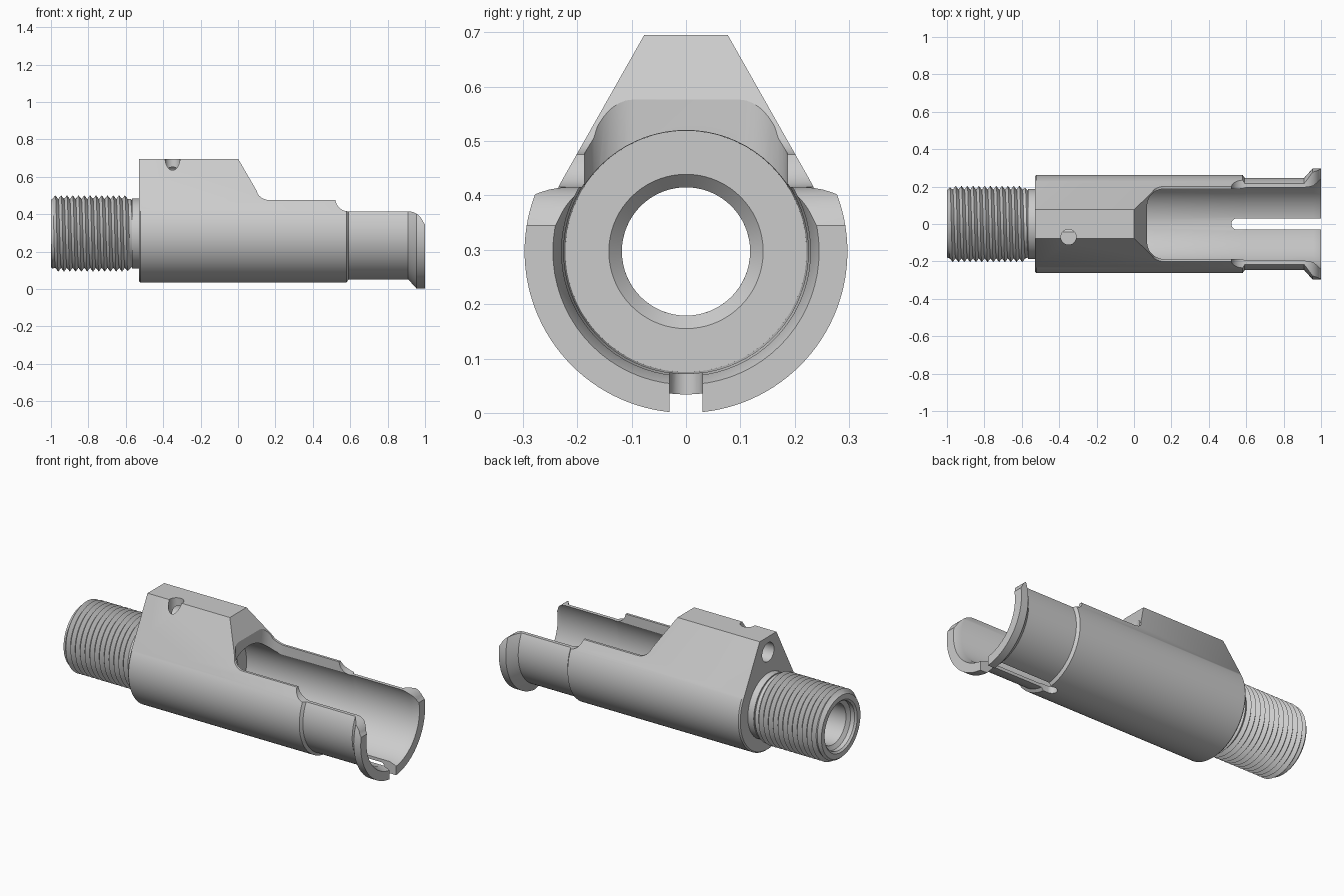
import bpy, bmesh
from math import sin, cos, pi, radians

if "Cube" in bpy.data.objects:
    bpy.data.objects.remove(bpy.data.objects["Cube"])

CZ = 0.297  # height of the long axis


def make_object(name, bm):
    bmesh.ops.remove_doubles(bm, verts=bm.verts, dist=1e-5)
    bmesh.ops.recalc_face_normals(bm, faces=bm.faces)
    me = bpy.data.meshes.new(name)
    bm.to_mesh(me)
    bm.free()
    ob = bpy.data.objects.new(name, me)
    bpy.context.collection.objects.link(ob)
    return ob


def loft(bm, rings, caps=True):
    """Skin a list of equal-length closed rings of points."""
    rows = [[bm.verts.new(p) for p in r] for r in rings]
    n = len(rows[0])
    for a, b in zip(rows, rows[1:]):
        for i in range(n):
            j = (i + 1) % n
            bm.faces.new((a[i], a[j], b[j], b[i]))
    if caps:
        bm.faces.new(rows[0])
        bm.faces.new(rows[-1])


def circle_ring(x, r, n=72):
    return [(x, r * cos(2 * pi * i / n), CZ + r * sin(2 * pi * i / n)) for i in range(n)]


def lathe(name, profile):
    bm = bmesh.new()
    loft(bm, [circle_ring(x, r) for x, r in profile])
    return make_object(name, bm)


def prism(name, low, high):
    bm = bmesh.new()
    loft(bm, [low, high])
    return make_object(name, bm)


def arc(cx, cy, r, a0, a1, n=10):
    return [(cx + r * cos(radians(a0 + (a1 - a0) * i / n)),
             cy + r * sin(radians(a0 + (a1 - a0) * i / n))) for i in range(n + 1)]


def upright(name, outline, z0, z1):
    return prism(name, [(x, y, z0) for x, y in outline], [(x, y, z1) for x, y in outline])


def smooth(ob):
    bpy.ops.object.select_all(action='DESELECT')
    ob.select_set(True)
    bpy.context.view_layer.objects.active = ob
    bpy.ops.object.shade_smooth_by_angle(angle=radians(28))


# Body: teardrop section swept along the axis, with step and end flare
def teardrop(x, r):
    pts = [(x, y, CZ + z) for y, z in arc(0, 0, r, 30, -210, 80)]
    return pts + [(x, -0.077, 0.695), (x, 0.077, 0.695)]


bm = bmesh.new()
loft(bm, [teardrop(x, r) for x, r in [
    (-0.53, 0.256), (-0.522, 0.263), (0.58, 0.263), (0.592, 0.247),
    (0.91, 0.247), (0.955, 0.297), (1.0, 0.297)]])
body = make_object("housing_body", bm)

# Cutter for the stepped top outline seen from the front
outline = [(-0.06, 0.8), (0.1, 0.525)]
outline += arc(0.17, 0.555, 0.08, 210, 270, 8)[1:]
outline += arc(0.59, 0.485, 0.07, 188, 270, 8)
outline += arc(0.91, 0.33, 0.085, 90, 20, 8)
outline += [(1.0, 0.345), (1.1, 0.345), (1.1, 0.8)]
top_cut = prism("top_cutter", [(x, -0.5, z) for x, z in outline],
                [(x, 0.5, z) for x, z in outline])

# Bore with a large front pocket and a smaller rear passage
bore = lathe("bore_cutter", [(-0.6, 0.118), (-0.125, 0.118), (-0.1, 0.142), (-0.1, 0.222),
                             (0.59, 0.225), (0.6, 0.229), (0.96, 0.229), (1.0, 0.245),
                             (1.1, 0.245)])

# Open-topped pocket, and the spring slot underneath
pocket = upright("pocket_cutter", arc(0.16, 0.097, 0.09, 90, 180)
                 + arc(0.16, -0.097, 0.09, 180, 270) + [(1.1, -0.187), (1.1, 0.187)], 0.36, 0.9)
slot = upright("slot_cutter", arc(0.55, 0, 0.03, 90, 270) + [(1.1, -0.03), (1.1, 0.03)],
               -0.1, 0.2)

# Rear blind hole and the cross pin hole from the top
rear_hole = prism("rear_hole_cutter",
                  [(-0.6, y, z) for y, z in arc(0, 0.605, 0.055, 0, 348.75, 31)],
                  [(-0.2, y, z) for y, z in arc(0, 0.605, 0.055, 0, 348.75, 31)])
pin_hole = upright("pin_hole_cutter", arc(-0.35, -0.07, 0.041, 0, 348.75, 31), 0.57, 0.9)

bpy.context.view_layer.objects.active = body
for c in (top_cut, bore, pocket, slot, rear_hole, pin_hole):
    m = body.modifiers.new(c.name, 'BOOLEAN')
    m.operation, m.solver, m.object = 'DIFFERENCE', 'EXACT', c
    c.hide_render = True
    bpy.ops.object.modifier_apply(modifier=m.name)
    bpy.data.objects.remove(c, do_unlink=True)
smooth(body)

# Threaded shank: helical ridge grid plus neck, end faces and bore
P, N, X0, X1 = 0.031, 64, -1.0, -0.568
bm = bmesh.new()


def thread_point(j, k):
    x = X0 - 2 * P + k * P / 2 + P * j / N
    x = min(max(x, X0), X1)
    u = ((x - X0) / P - j / N) % 1.0
    r = 0.184 + 0.02 * (1 - abs(2 * u - 1))
    r = min(r, 0.18 + (x - X0), 0.18 + (X1 - x))
    a = 2 * pi * j / N
    return x, r * cos(a), CZ + r * sin(a)


rows = int((X1 - X0) / P * 2) + 8
grid = [[bm.verts.new(thread_point(j, k)) for k in range(rows + 1)] for j in range(N + 1)]
for j in range(N):
    for k in range(rows):
        bm.faces.new((grid[j][k], grid[j + 1][k], grid[j + 1][k + 1], grid[j][k + 1]))
bmesh.ops.remove_doubles(bm, verts=bm.verts, dist=1e-5)
bmesh.ops.dissolve_degenerate(bm, edges=bm.edges, dist=1e-6)
loft(bm, [circle_ring(x, r, N) for x, r in [
    (X1, 0.18), (X1, 0.187), (-0.53, 0.187), (-0.53, 0.118), (-0.95, 0.118),
    (-0.965, 0.14), (-0.99, 0.14), (X0, 0.15), (X0, 0.18)]], caps=False)
shank = make_object("threaded_shank", bm)
smooth(shank)
